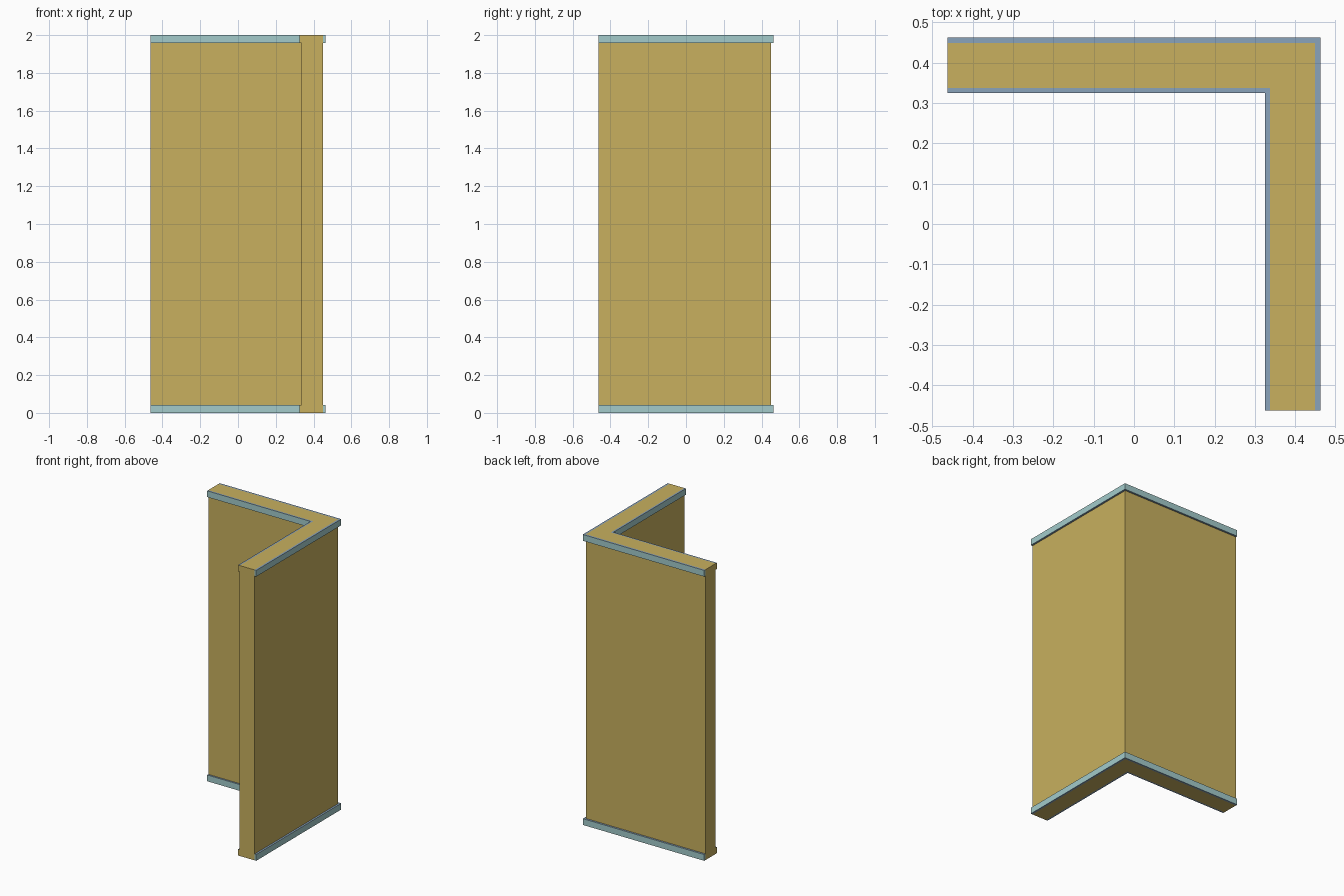
import bpy, bmesh

if "Cube" in bpy.data.objects:
    bpy.data.objects.remove(bpy.data.objects["Cube"])

END = 0.4625     # free ends of both legs
H = 2.0          # overall height
TRIM = 0.043     # trim strip height


def material(name, rgb):
    m = bpy.data.materials.new(name)
    m.diffuse_color = (*rgb, 1)
    m.use_nodes = True
    m.node_tree.nodes["Principled BSDF"].inputs["Base Color"].default_value = m.diffuse_color
    return m


tan = material("tan_panel", (0.578, 0.434, 0.114))
teal = material("pale_teal_trim", (0.366, 0.597, 0.597))
blue = material("grey_blue_edge", (0.254, 0.366, 0.497))


def corner_prism(name, inner, outer, z0, z1, mats, rule=None):
    """L-shaped prism whose corner is at +x +y."""
    pts = [(-END, outer), (outer, outer), (outer, -END),
           (inner, -END), (inner, inner), (-END, inner)]
    bm = bmesh.new()
    base = bm.faces.new([bm.verts.new((x, y, z0)) for x, y in pts])
    ext = bmesh.ops.extrude_face_region(bm, geom=[base], use_keep_orig=True)
    top = [g for g in ext["geom"] if isinstance(g, bmesh.types.BMVert)]
    bmesh.ops.translate(bm, verts=top, vec=(0, 0, z1 - z0))
    bmesh.ops.recalc_face_normals(bm, faces=bm.faces[:])
    if rule:
        for f in bm.faces:
            f.material_index = rule(f)
    me = bpy.data.meshes.new(name)
    bm.to_mesh(me)
    bm.free()
    for m in mats:
        me.materials.append(m)
    ob = bpy.data.objects.new(name, me)
    bpy.context.collection.objects.link(ob)
    return ob


def is_end(f):
    return min(f.calc_center_median().xy) < -END + 1e-4


def outer_rule(f):
    return 1 if abs(f.normal.z) > 0.5 else 0


def inner_rule(f):
    return 2 if is_end(f) else outer_rule(f)


# Corner wall panel
corner_prism("corner_wall", 0.337, 0.449, 0, H, [tan])

# Trim strips along the bottom and top, on both sides of the wall
for label, z0 in (("bottom", 0), ("top", H - TRIM)):
    corner_prism(label + "_outer_trim", 0.449, END, z0, z0 + TRIM,
                 [teal, blue, tan], outer_rule)
    corner_prism(label + "_inner_trim", 0.325, 0.337, z0, z0 + TRIM,
                 [teal, blue, tan], inner_rule)
